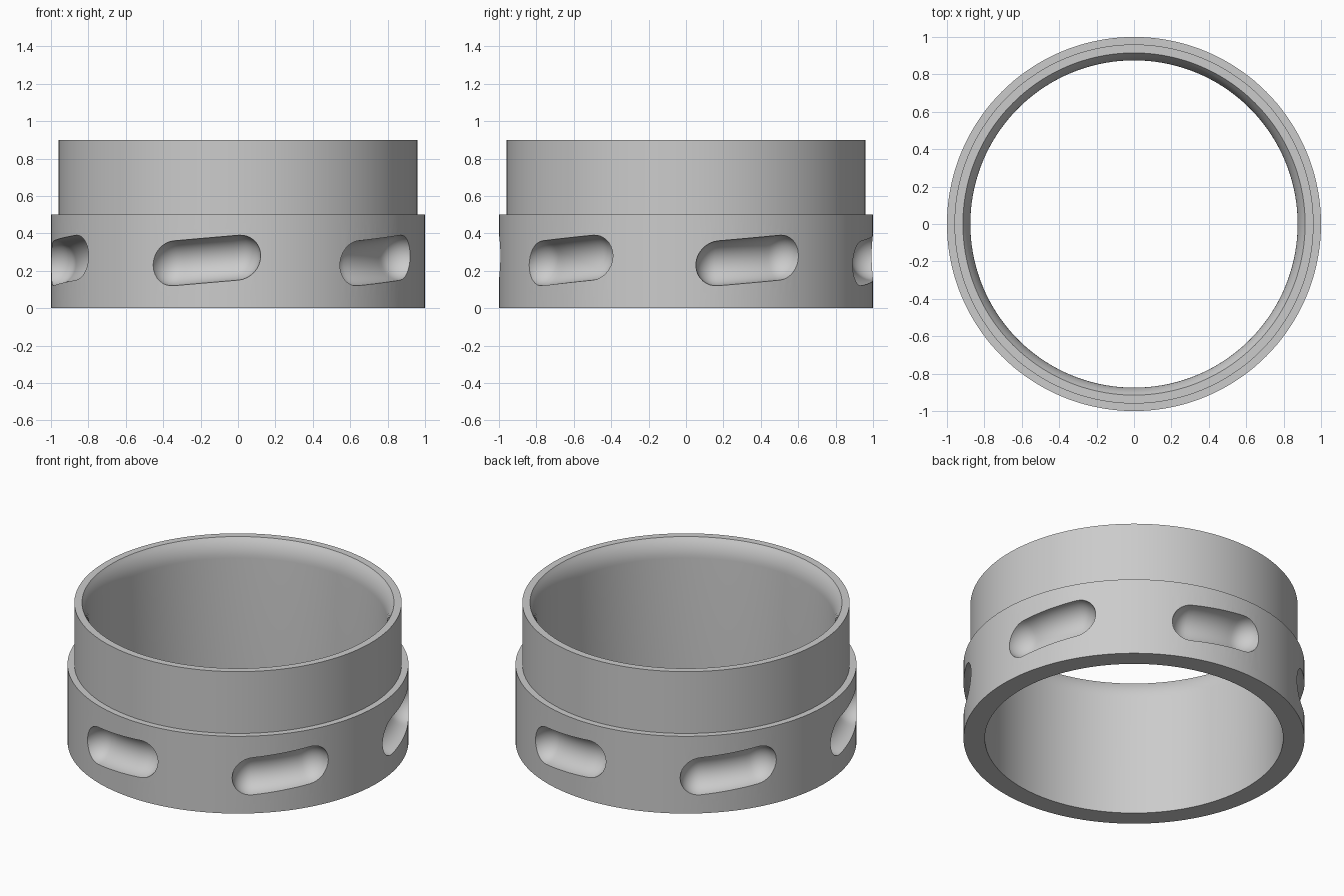
import bpy, bmesh
from math import sin, cos, pi, radians, sqrt
from mathutils import Vector

if "Cube" in bpy.data.objects:
    bpy.data.objects.remove(bpy.data.objects["Cube"], do_unlink=True)

grey = bpy.data.materials.new("light grey")
grey.use_nodes = True
COLOUR = (0.6, 0.6, 0.6, 1)
grey.diffuse_color = COLOUR
grey.node_tree.nodes["Principled BSDF"].inputs["Base Color"].default_value = COLOUR

SEGMENTS = 144
SLOT_RADIUS = 0.12


def loft(bm, rings, closed):
    """Bridge rings of verts; closed joins the last ring to the first, otherwise the ends are capped."""
    n = len(rings[0])
    pairs = list(zip(rings, rings[1:])) + ([(rings[-1], rings[0])] if closed else [])
    for a, b in pairs:
        for i in range(n):
            j = (i + 1) % n
            bm.faces.new((a[i], a[j], b[j], b[i]))
    if not closed:
        bm.faces.new(rings[0])
        bm.faces.new(rings[-1])
    bmesh.ops.recalc_face_normals(bm, faces=bm.faces)


def finish(bm, name):
    mesh = bpy.data.meshes.new(name)
    bm.to_mesh(mesh)
    bm.free()
    mesh.materials.append(grey)
    obj = bpy.data.objects.new(name, mesh)
    bpy.context.collection.objects.link(obj)
    return obj


# Stepped ring, with a rounded lead-in at the top of the bore
bore, lip_width, lip_height = 0.875, 0.04, 0.12
lip_r = (lip_width ** 2 + lip_height ** 2) / (2 * lip_width)
profile = [(bore, 0), (1, 0), (1, 0.5), (0.96, 0.5), (0.96, 0.9)]
for k in range(6, -1, -1):
    dz = lip_height * k / 6
    profile.append((bore + lip_r - sqrt(lip_r ** 2 - dz ** 2), 0.9 - lip_height + dz))
bm = bmesh.new()
loft(bm, [[bm.verts.new((r * cos(2 * pi * i / SEGMENTS), r * sin(2 * pi * i / SEGMENTS), z))
           for i in range(SEGMENTS)] for r, z in profile], closed=True)
ring = finish(bm, "slotted_ring")


def slot_cutter(angle):
    """Round-ended tube along a gently rising arc, centred on the outer wall."""
    half, rise = radians(10.1), 0.015
    stations = []
    for k in range(9):
        d = SLOT_RADIUS * cos(radians(3 + 87 * k / 8))
        stations.append((-half - d, sqrt(SLOT_RADIUS ** 2 - d ** 2)))
    body = [(half * k / 6, SLOT_RADIUS) for k in range(-5, 6)]
    stations += body + [(-a, r) for a, r in reversed(stations)]
    bm = bmesh.new()
    rings = []
    for a, r in stations:
        out = Vector((cos(angle + a), sin(angle + a), 0))
        centre = out + Vector((0, 0, 0.255 + rise * a / half))
        rings.append([bm.verts.new(centre + r * (out * cos(t) + Vector((0, 0, sin(t)))))
                      for t in (2 * pi * i / 40 for i in range(40))])
    loft(bm, rings, closed=False)
    cutter = finish(bm, "slot_cutter")
    cutter.hide_render = True
    return cutter


# Six slots cut around the lower band
bpy.context.view_layer.objects.active = ring
for i in range(6):
    cutter = slot_cutter(radians(-100 + 60 * i))
    cut = ring.modifiers.new("slot", 'BOOLEAN')
    cut.operation = 'DIFFERENCE'
    cut.solver = 'EXACT'
    cut.object = cutter
    bpy.ops.object.modifier_apply(modifier=cut.name)
    bpy.data.objects.remove(cutter, do_unlink=True)

# Smooth shading with crisp rims
for obj in bpy.context.selected_objects:
    obj.select_set(False)
ring.select_set(True)
bpy.ops.object.shade_smooth_by_angle(angle=radians(30))
